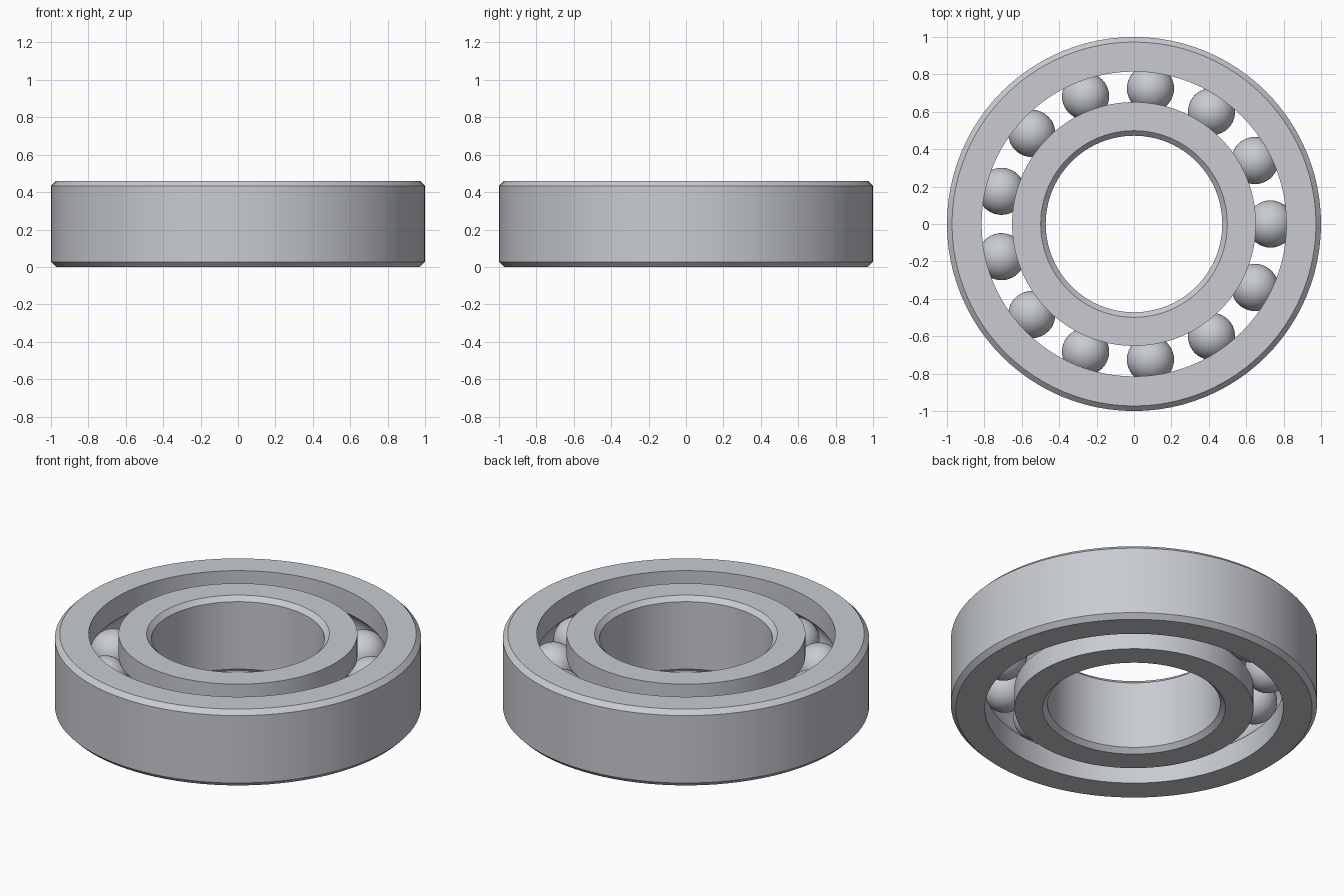
import bpy
import bmesh
from math import sin, cos, pi, asin, radians

HEIGHT = 0.46
MID = HEIGHT / 2
CHAMFER = 0.027
PITCH = 0.73          # radius of the ball circle
BALL = 0.126
GROOVE = 0.127
BALLS = 13
SEGMENTS = 96

if "Cube" in bpy.data.objects:
    bpy.data.objects.remove(bpy.data.objects["Cube"])

steel = bpy.data.materials.new("steel")
steel.use_nodes = True
colour = (0.58, 0.60, 0.64, 1)
steel.diffuse_color = colour
bsdf = next(n for n in steel.node_tree.nodes if n.type == 'BSDF_PRINCIPLED')
bsdf.inputs["Base Color"].default_value = colour


def race(name, plain_r, track_r):
    """Ring with chamfered plain wall and a ball groove in the track wall."""
    side = 1 if plain_r > track_r else -1
    profile = [(track_r, 0), (plain_r - side * CHAMFER, 0), (plain_r, CHAMFER),
               (plain_r, HEIGHT - CHAMFER), (plain_r - side * CHAMFER, HEIGHT),
               (track_r, HEIGHT)]
    # Arc of the groove, from its upper lip to its lower lip
    half = pi / 2 - asin(abs(track_r - PITCH) / GROOVE)
    steps = 12
    for i in range(steps + 1):
        a = half - 2 * half * i / steps
        profile.append((PITCH + side * GROOVE * cos(a), MID + GROOVE * sin(a)))

    bm = bmesh.new()
    rings = []
    for s in range(SEGMENTS):
        t = 2 * pi * s / SEGMENTS
        rings.append([bm.verts.new((r * cos(t), r * sin(t), z)) for r, z in profile])
    n = len(profile)
    for s in range(SEGMENTS):
        a, b = rings[s], rings[(s + 1) % SEGMENTS]
        for i in range(n):
            j = (i + 1) % n
            bm.faces.new((a[i], b[i], b[j], a[j]))
    bmesh.ops.recalc_face_normals(bm, faces=bm.faces[:])
    mesh = bpy.data.meshes.new(name)
    bm.to_mesh(mesh)
    bm.free()
    mesh.materials.append(steel)
    obj = bpy.data.objects.new(name, mesh)
    bpy.context.collection.objects.link(obj)
    bpy.ops.object.select_all(action='DESELECT')
    obj.select_set(True)
    bpy.context.view_layer.objects.active = obj
    bpy.ops.object.shade_smooth_by_angle(angle=radians(20))


# Outer and inner rings
race("outer_ring", 1.0, 0.815)
race("inner_ring", 0.472, 0.652)

# Balls share one mesh
ball_mesh = bpy.data.meshes.new("ball")
bm = bmesh.new()
bmesh.ops.create_uvsphere(bm, u_segments=40, v_segments=24, radius=BALL)
for f in bm.faces:
    f.smooth = True
bm.to_mesh(ball_mesh)
bm.free()
ball_mesh.materials.append(steel)
for k in range(BALLS):
    t = 2 * pi * k / BALLS
    ball = bpy.data.objects.new(f"ball_{k + 1}", ball_mesh)
    ball.location = (PITCH * cos(t), PITCH * sin(t), MID)
    bpy.context.collection.objects.link(ball)
